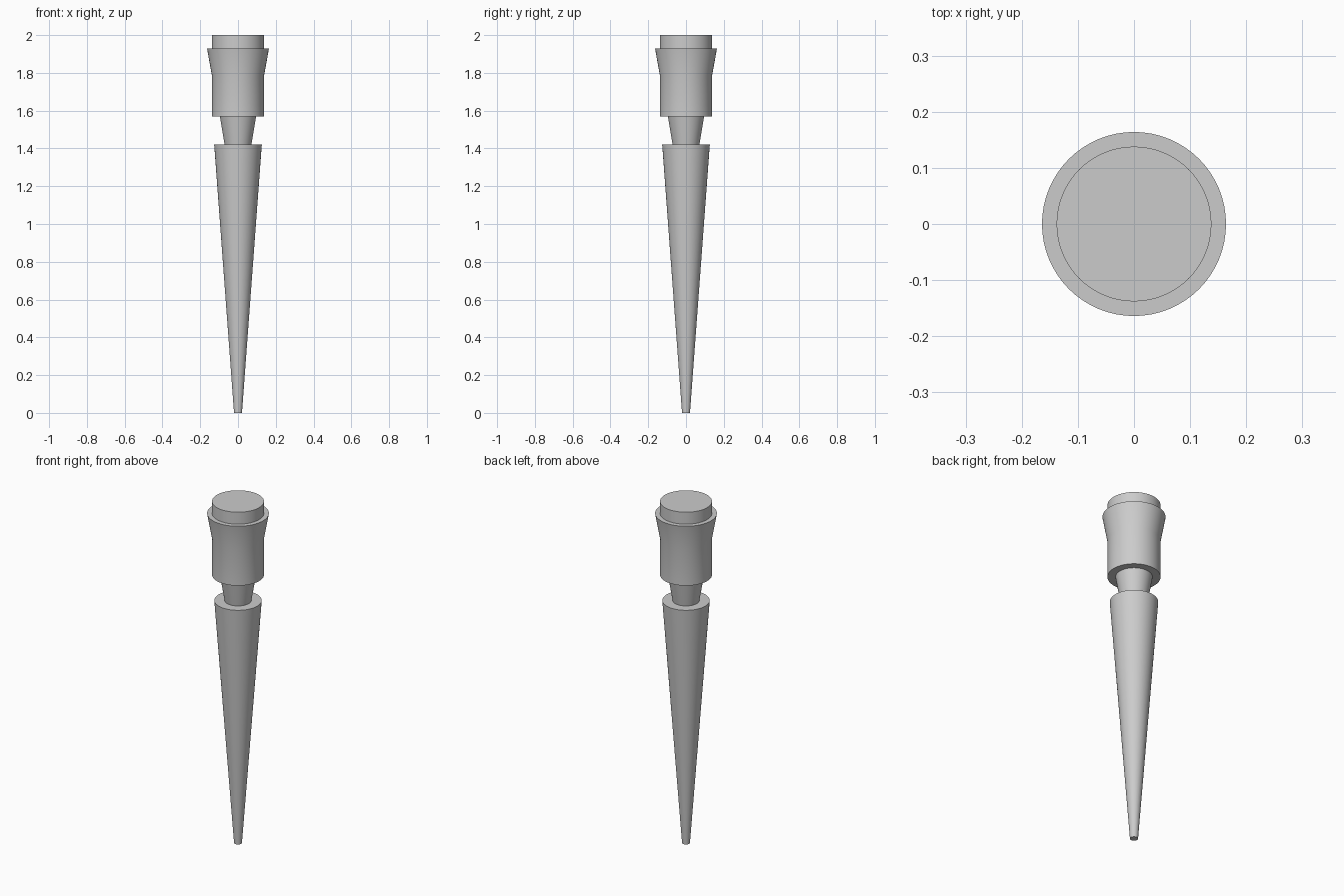
import bpy
import bmesh
import math

cube = bpy.data.objects.get("Cube")
if cube:
    bpy.data.objects.remove(cube, do_unlink=True)

SEGMENTS = 64

grey = bpy.data.materials.new("plain grey")
grey.use_nodes = True
colour = (0.6, 0.6, 0.6, 1)
grey.diffuse_color = colour
grey.node_tree.nodes["Principled BSDF"].inputs["Base Color"].default_value = colour


def turned_part(name, profile):
    """Revolve (radius, height) points about z and close both ends."""
    bm = bmesh.new()
    rings = []
    for radius, height in profile:
        ring = []
        for i in range(SEGMENTS):
            a = math.tau * i / SEGMENTS
            ring.append(bm.verts.new((radius * math.cos(a), radius * math.sin(a), height)))
        rings.append(ring)
    for low, high in zip(rings, rings[1:]):
        for i in range(SEGMENTS):
            j = (i + 1) % SEGMENTS
            bm.faces.new((low[i], low[j], high[j], high[i]))
    bm.faces.new(rings[0][::-1])
    bm.faces.new(rings[-1])
    mesh = bpy.data.meshes.new(name)
    bm.to_mesh(mesh)
    bm.free()
    mesh.materials.append(grey)
    obj = bpy.data.objects.new(name, mesh)
    bpy.context.collection.objects.link(obj)
    bpy.ops.object.select_all(action="DESELECT")
    obj.select_set(True)
    bpy.context.view_layer.objects.active = obj
    bpy.ops.object.shade_smooth_by_angle(angle=math.radians(30))
    return obj


# Long tapering shaft
turned_part("tapered_shaft", [(0.021, 0), (0.126, 1.42)])
# Narrow neck between shaft and collar
turned_part("neck", [(0.071, 1.42), (0.096, 1.57)])
# Straight collar with a flared rim
turned_part("flared_collar", [(0.138, 1.57), (0.138, 1.785), (0.164, 1.93)])
# Flat cap on top
turned_part("top_cap", [(0.138, 1.93), (0.138, 2.0)])
